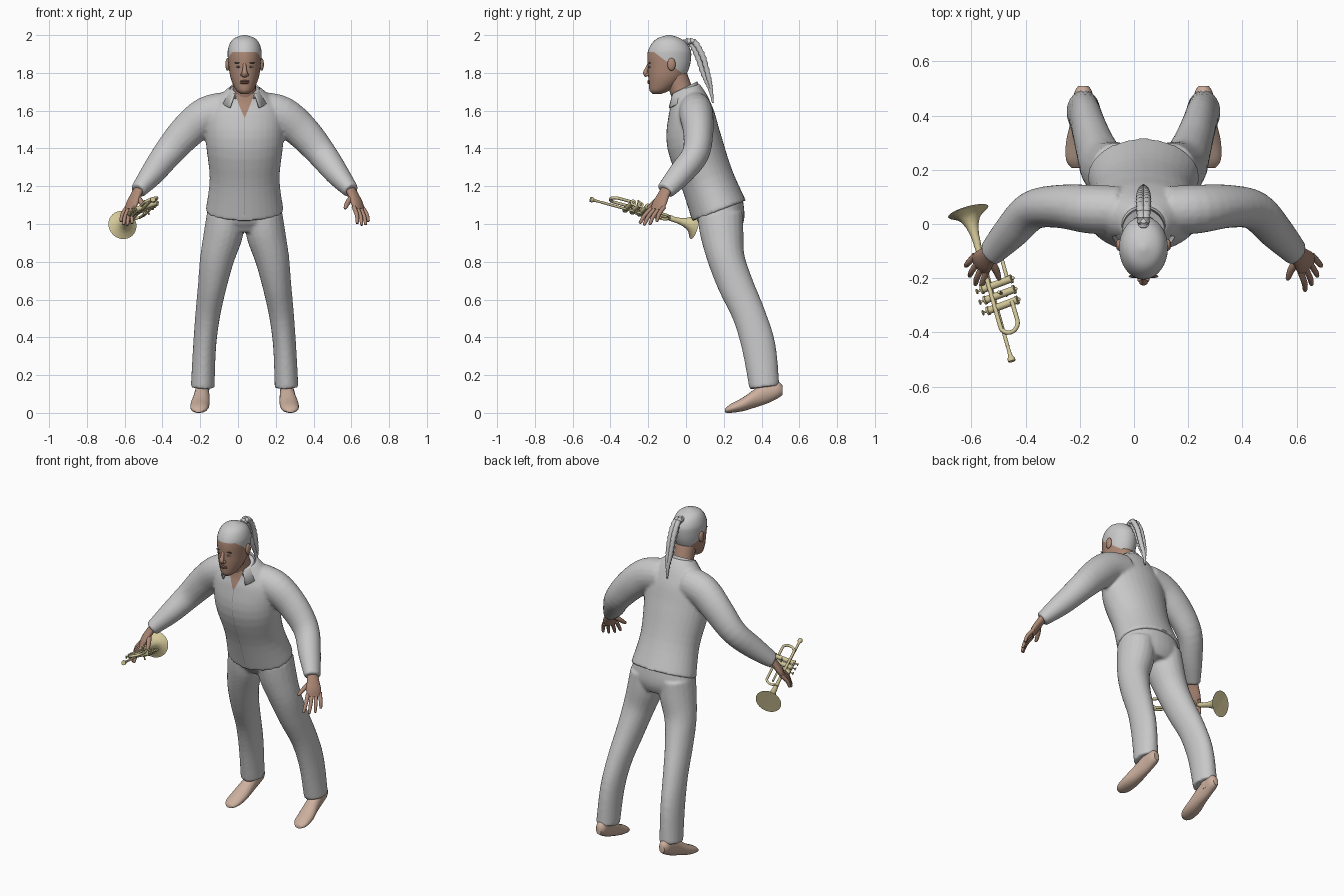
import bpy, bmesh, math
from mathutils import Vector, Matrix

if "Cube" in bpy.data.objects:
    bpy.data.objects.remove(bpy.data.objects["Cube"])

CX = 0.035  # body centre line


def material(name, r, g, b):
    m = bpy.data.materials.new(name)
    m.use_nodes = True
    m.diffuse_color = (r, g, b, 1)
    m.node_tree.nodes["Principled BSDF"].inputs["Base Color"].default_value = (r, g, b, 1)
    return m


CLOTH = material("light_grey", .58, .58, .58)
SEAM = material("seam_grey", .3, .3, .3)
SKIN = material("tan_skin", .42, .25, .18)
FOOT = material("pale_skin", .6, .43, .34)
LIP = material("lip_brown", .28, .13, .1)
DARK = material("dark_brown", .06, .04, .035)
EYE = material("eye_grey", .4, .42, .45)
BRASS = material("brass", .66, .58, .32)


def dense(pts, steps):
    """Catmull-Rom samples through points of any dimension."""
    out = []
    for i in range(len(pts) - 1):
        p0, p1 = pts[max(i - 1, 0)], pts[i]
        p2, p3 = pts[i + 1], pts[min(i + 2, len(pts) - 1)]
        for k in range(steps):
            t = k / steps
            out.append([b + .5 * t * (c - a + t * (2*a - 5*b + 4*c - d + t * (3*(b - c) + d - a)))
                        for a, b, c, d in zip(p0, p1, p2, p3)])
    return out + [list(pts[-1])]


def loft(bm, path, hint, axis=None, sides=20, steps=4):
    """Skin elliptical rings (x, y, z, r1, r2) along a path and cap the ends."""
    rows = dense(path, steps)
    rings = []
    for i, row in enumerate(rows):
        lo, hi = rows[max(i - 1, 0)], rows[min(i + 1, len(rows) - 1)]
        t = Vector(axis) if axis else (Vector(hi[:3]) - Vector(lo[:3])).normalized()
        u = Vector(hint)
        u = (u - t * u.dot(t)).normalized()
        v = t.cross(u)
        ang = [2 * math.pi * k / sides for k in range(sides)]
        rings.append([bm.verts.new(Vector(row[:3]) + u * row[3] * math.cos(a) + v * row[4] * math.sin(a))
                      for a in ang])
    for a, b in zip(rings, rings[1:]):
        for k in range(sides):
            j = (k + 1) % sides
            bm.faces.new((a[k], a[j], b[j], b[k]))
    bm.faces.new(rings[0][::-1])
    bm.faces.new(rings[-1])


def blob(bm, centre, radii):
    m = Matrix.Translation(centre) @ Matrix.Diagonal((*radii, 1))
    bmesh.ops.create_uvsphere(bm, u_segments=16, v_segments=10, radius=1, matrix=m)


def finish(bm, name, *mats, shift=CX):
    bmesh.ops.recalc_face_normals(bm, faces=bm.faces)
    me = bpy.data.meshes.new(name)
    bm.to_mesh(me)
    bm.free()
    for m in mats:
        me.materials.append(m)
    me.shade_smooth()
    me.set_sharp_from_angle(angle=math.radians(50))
    ob = bpy.data.objects.new(name, me)
    ob.location.x = shift
    bpy.context.collection.objects.link(ob)
    return ob


def fuse(ob, voxel):
    r = ob.modifiers.new("fuse", "REMESH")
    r.mode, r.voxel_size, r.use_smooth_shade = "VOXEL", voxel, True
    s = ob.modifiers.new("soften", "SMOOTH")
    s.factor, s.iterations = .5, 4


X, Y, Z = (1, 0, 0), (0, 1, 0), (0, 0, 1)

# Shirt: torso and both sleeves fused into one skin
bm = bmesh.new()
loft(bm, [(0, .175, 1.07, .207, .152), (0, .11, 1.24, .185, .142), (0, .045, 1.43, .205, .147),
          (0, .03, 1.57, .205, .125), (0, .02, 1.65, .16, .1), (0, 0, 1.72, .085, .075)], X, sides=32)
for s in (-1, 1):
    loft(bm, [(s * .09, .05, 1.6, .09, .1), (s * .2, .055, 1.575, .09, .1), (s * .31, .065, 1.485, .08, .092),
              (s * .41, .05, 1.37, .072, .078), (s * .49, -.03, 1.265, .066, .064),
              (s * .565, -.11, 1.175, .05, .042)], Y)
shirt = finish(bm, "shirt", CLOTH)
fuse(shirt, .009)

# Trousers: pelvis and legs fused
bm = bmesh.new()
loft(bm, [(0, .195, .96, .15, .09), (0, .19, 1.02, .2, .122), (0, .17, 1.1, .19, .135)], X, sides=32)
for s in (-1, 1):
    loft(bm, [(s * .222, .415, .135, .063, .08), (s * .212, .385, .35, .061, .09), (s * .195, .333, .52, .066, .088),
              (s * .17, .262, .68, .077, .094), (s * .145, .212, .82, .091, .099),
              (s * .112, .19, .95, .104, .115), (s * .1, .18, 1.05, .1, .12)], X)
fuse(finish(bm, "trousers", CLOTH), .009)

# Bare feet with raised heels
for s, side in ((-1, "right"), (1, "left")):
    bm = bmesh.new()
    loft(bm, [(s * .243, .207, .012, .022, .01), (s * .241, .235, .023, .044, .023), (s * .236, .3, .045, .05, .036),
              (s * .228, .37, .08, .043, .05), (s * .225, .43, .108, .037, .058),
              (s * .222, .485, .122, .033, .045), (s * .222, .51, .12, .018, .026)], X, axis=Y)
    loft(bm, [(s * .223, .44, .09, .034, .045), (s * .221, .42, .2, .038, .045)], X)
    finish(bm, side + "_foot", FOOT)

# Hands with spread fingers
across = Vector((.6, .8, 0))
for s, side in ((-1, "right"), (1, "left")):
    bm = bmesh.new()
    flip = lambda p, r, q: (s * p[0], p[1], p[2], r, q)
    hint = (s * across.x, across.y, 0)
    loft(bm, [flip((.55, -.095, 1.2), .032, .024), flip((.575, -.118, 1.155), .036, .022),
              flip((.595, -.14, 1.11), .045, .02), flip((.607, -.155, 1.075), .04, .013)], hint)
    for k, reach in ((-.036, .93), (-.012, 1.03), (.012, 1), (.036, .82)):
        base = Vector((.6, -.145, 1.09)) + across * k
        tip = base.lerp(Vector((.63, -.205, 1.0)) + across * k * 1.5, reach)
        mid = base.lerp(tip, .55) + Vector((.006, -.006, .003))
        loft(bm, [flip(base, .012, .012), flip(mid, .011, .011), flip(tip, .008, .008),
                  flip(tip + (tip - mid) * .08, .002, .002)], hint, sides=10)
    loft(bm, [flip((.575, -.125, 1.15), .016, .016), flip((.547, -.165, 1.115), .014, .014),
              flip((.533, -.2, 1.085), .009, .009), flip((.532, -.203, 1.081), .002, .002)], hint, sides=10)
    finish(bm, side + "_hand", SKIN)

# Neck
bm = bmesh.new()
loft(bm, [(0, .0, 1.62, .07, .06), (0, -.03, 1.72, .06, .06), (0, -.065, 1.81, .062, .062)], X)
finish(bm, "neck", SKIN)

# Head: rings from chin to crown (z, front, back, half width), hair cut in along two planes
bm = bmesh.new()
rows = [(1.688, -.175, -.135, .018), (1.705, -.192, -.09, .042), (1.74, -.197, -.04, .062),
        (1.78, -.2, -.005, .076), (1.83, -.202, .018, .084), (1.88, -.205, .027, .089),
        (1.92, -.2, .025, .089), (1.96, -.178, .002, .076), (1.985, -.147, -.035, .052), (2.0, -.1, -.08, .01)]
loft(bm, [(0, (f + b) / 2, z, w, (b - f) / 2) for z, f, b, w in rows], X, axis=Z, sides=32)
slope = Vector((0, .74, 1))
for co, no in (((0, 0, 1.91), Z), ((0, -.17, 1.91), slope)):
    bmesh.ops.bisect_plane(bm, geom=bm.verts[:] + bm.edges[:] + bm.faces[:], plane_co=co, plane_no=no)
for f in bm.faces:
    c = f.calc_center_median()
    f.material_index = int(c.z > 1.91 or (c - Vector((0, -.17, 1.91))).dot(slope) > 0)
finish(bm, "head", SKIN, CLOTH)

# Face details
bm = bmesh.new()
loft(bm, [(0, -.197, 1.85, .008, .006), (0, -.208, 1.82, .011, .01), (0, -.215, 1.798, .016, .012),
          (0, -.206, 1.781, .015, .008)], X, sides=12)
for s in (-1, 1):
    blob(bm, (s * .013, -.205, 1.79), (.009, .011, .008))
    blob(bm, (s * .09, -.077, 1.845), (.012, .022, .034))
finish(bm, "nose_and_ears", SKIN)
for name, mat, centre, radii in (("eye", EYE, (.033, -.193, 1.832), (.013, .005, .005)),
                                 ("pupil", DARK, (.033, -.197, 1.832), (.005, .003, .005)),
                                 ("brow", DARK, (.036, -.193, 1.853), (.019, .006, .003))):
    bm = bmesh.new()
    for s in (-1, 1):
        blob(bm, (s * centre[0], *centre[1:]), radii)
    finish(bm, name + "s", mat)
bm = bmesh.new()
for dz in (-.005, .004):
    blob(bm, (0, -.195, 1.752 + dz), (.025, .01, .006))
finish(bm, "lips", LIP)

# Braided ponytail of three strands
bm = bmesh.new()
tail = dense([(0, -.01, 1.955), (0, .035, 1.965), (0, .08, 1.89), (0, .11, 1.79), (0, .13, 1.72), (0, .142, 1.64)], 7)
for ox, oy in ((0, -.02), (-.012, .008), (.012, .008)):
    strand = []
    for i, p in enumerate(tail):
        t = i / (len(tail) - 1)
        spread = math.sin(math.pi * min(t + .1, 1))
        r = (.016 - .011 * t ** 3) * (1.12 if i % 2 else .85)
        strand.append((ox * spread, p[1] + oy * spread, p[2], r, r))
    loft(bm, strand, X, sides=10, steps=1)
finish(bm, "ponytail", CLOTH)

# Open shirt collar
bm = bmesh.new()
cols = []
for i in range(29):
    a = math.radians(-140 + 10 * i)
    f = (1 - math.cos(a)) / 2
    levels = ((.068, .068, 1.735 - .08 * f), (.078, .075, 1.755 - .075 * f), (.122, .1, 1.7 - .095 * f))
    cols.append([bm.verts.new((rx * math.sin(a), -.015 + ry * math.cos(a), z)) for rx, ry, z in levels])
for a, b in zip(cols, cols[1:]):
    for k in range(2):
        bm.faces.new((a[k], a[k + 1], b[k + 1], b[k]))
finish(bm, "collar", CLOTH).modifiers.new("thickness", "SOLIDIFY").thickness = .008


# Thin plates laid on the shirt front: neckline opening and button seam
def plate(name, mat, top, bottom, width, taper, n, lift):
    bm = bmesh.new()
    prev = None
    for i in range(n + 1):
        t = i / n
        p = Vector(top).lerp(Vector(bottom), t)
        w = width * (1 - taper * t)
        row = [bm.verts.new(p + Vector((w * k / 4, 0, 0))) for k in range(-4, 5)]
        if prev:
            for k in range(8):
                bm.faces.new((prev[k], prev[k + 1], row[k + 1], row[k]))
        prev = row
    m = finish(bm, name, mat).modifiers.new("lay", "SHRINKWRAP")
    m.target, m.wrap_mode, m.offset = shirt, "ABOVE_SURFACE", lift


plate("neck_opening", SKIN, (0, -.085, 1.69), (0, -.105, 1.565), .055, .97, 10, .004)
plate("button_seam", SEAM, (0, -.105, 1.565), (0, .03, 1.05), .0015, 0, 30, .002)

# Trumpet: along = mouthpiece to bell, down = valve direction
start = Vector((-.454, -.505, 1.14))
along = Vector((-.156, .55, -.15)).normalized()
down = Vector((.9, .3, .3))
down = (down - along * down.dot(along)).normalized()
wide = along.cross(down)


def pipe(bm, pts, sides=12, steps=4):
    loft(bm, [(*(start + along * t + down * u + wide * v), r, r) for t, u, v, r in pts], wide, sides=sides, steps=steps)


def bend(t, side, v, r):
    """Half circle of tubing between the upper and lower runs."""
    return [(t + side * .035 * math.sin(a), .035 - .035 * math.cos(a), v, r)
            for a in (math.pi * k / 6 for k in range(7))]


bm = bmesh.new()
pipe(bm, [(0, 0, .01, .014), (.012, 0, .01, .014), (.024, 0, .01, .008), (.07, 0, .01, .006)])
pipe(bm, [(.06, 0, .01, .007), (.2, 0, .01, .007), (.38, 0, .01, .007)] + bend(.4, 1, .01, .007) + [(.3, .07, .01, .007)])
pipe(bm, [(.21, .07, -.01, .008), (.17, .07, -.01, .008)] + bend(.135, -1, -.01, .008)[::-1]
     + [(.25, 0, -.01, .008), (.4, 0, -.01, .01), (.46, 0, -.01, .013)])
for i in range(3):
    t = .21 + .042 * i
    valve = [(-.035, .017), (-.028, .017), (-.027, .014), (.082, .014), (.083, .017), (.09, .017)]
    pipe(bm, [(t, u, 0, r) for u, r in valve], steps=1)
    pipe(bm, [(t, -.055, 0, .01), (t, -.051, 0, .01), (t, -.05, 0, .004), (t, -.03, 0, .004)], steps=1)
    blob(bm, start + along * t + down * .095, (.006, .006, .006))
pipe(bm, [(t + du, .035, .02, .006) for du in (0, .05, .1)])
pipe(bm, [(.252, .04, dv, .006) for dv in (-.04, 0, .04)])
finish(bm, "trumpet_tubing", BRASS, shift=0)

# Flared bell, open at the mouth
bm = bmesh.new()
flare = [(.44, .012), (.5, .016), (.535, .024), (.56, .036), (.578, .054), (.588, .074), (.591, .077)]
hollow = [(.586, .07), (.574, .05), (.556, .032), (.53, .019), (.5, .011)]
pipe(bm, [(t, 0, -.005, r) for t, r in flare + hollow], sides=32, steps=1)
bell = finish(bm, "trumpet_bell", BRASS, shift=0)
